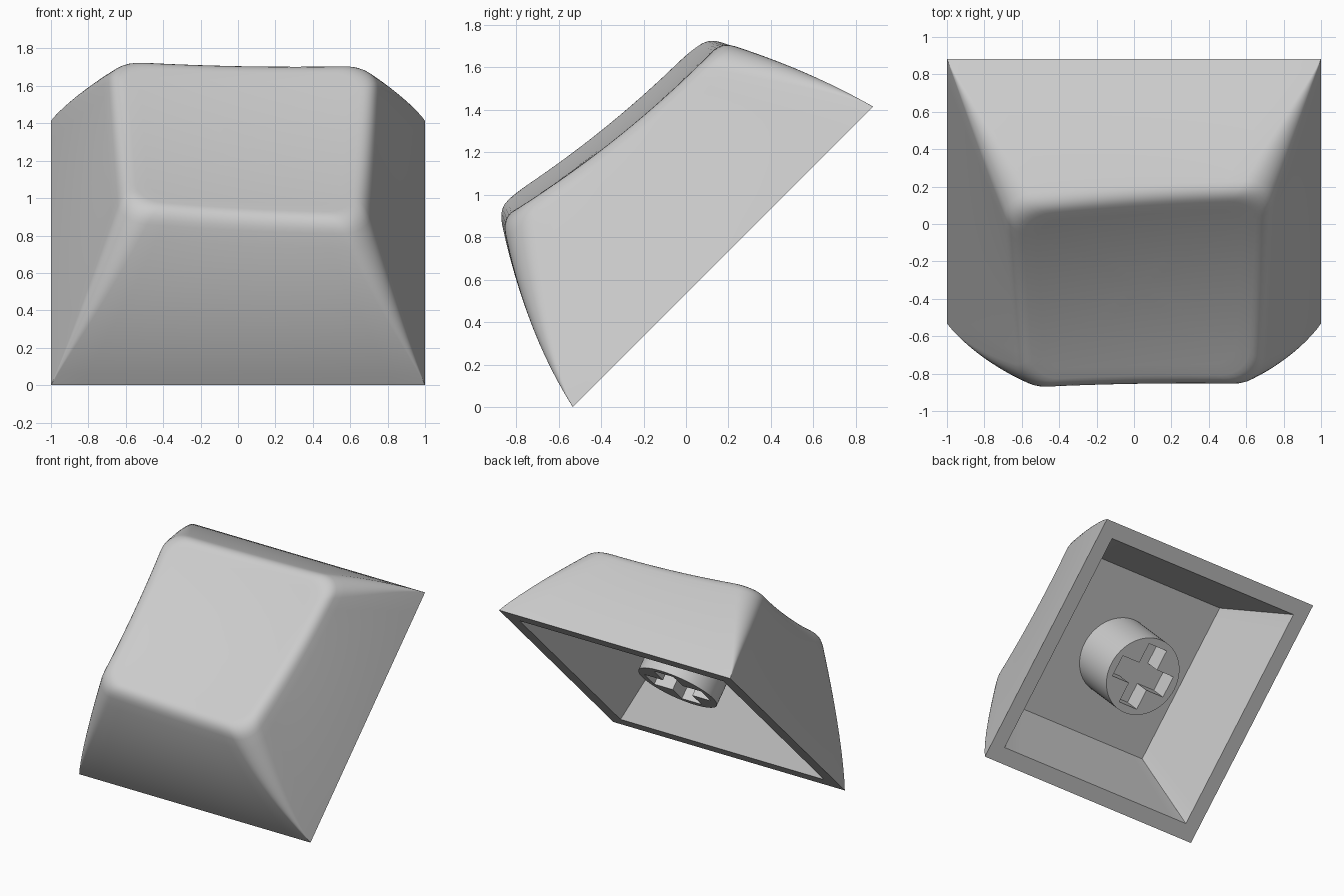
import bpy, bmesh, math

if "Cube" in bpy.data.objects:
    bpy.data.objects.remove(bpy.data.objects["Cube"])

TILT = math.radians(45)
ORIGIN = (0, 0.174, 0.707)          # centre of the tilted base
SIDE, ARC = 12, 8                   # points per straight side and per corner

grey = bpy.data.materials.new("light_grey")
grey.diffuse_color = (0.6, 0.6, 0.6, 1)
grey.use_nodes = True
grey.node_tree.nodes["Principled BSDF"].inputs["Base Color"].default_value = grey.diffuse_color


def place(ob):
    ob.location = ORIGIN
    ob.rotation_euler = (TILT, 0, 0)


def rounded_square(r):
    """Unit square outline with corner radius r, counter-clockwise."""
    pts = []
    for k in range(4):
        c, s = [(1, 0), (0, 1), (-1, 0), (0, -1)][k]
        side = [(1, -(1 - r) + 2 * (1 - r) * i / SIDE) for i in range(SIDE)]
        arc = [(1 - r + r * math.cos(q), 1 - r + r * math.sin(q))
               for q in (math.pi / 2 * j / ARC for j in range(ARC))]
        pts += [(x * c - y * s, x * s + y * c) for x, y in side + arc]
    return pts


# Top corners: front left, front right, back left, back right
TOP = {(-1, -1): (-.60, -.575), (1, -1): (.67, -.61),
       (-1, 1): (-.67, .67), (1, 1): (.73, .715)}


def spread(a, b, t):
    """Place unit-square point (a, b) on the tapering section at level t."""
    x = y = 0
    for (i, j), (tx, ty) in TOP.items():
        bulge = 0.3 if j > 0 else 0.5
        fx = 0.9 * t + 0.1 * t * t
        fy = (1 - bulge) * t + bulge * t * t
        weight = (1 + i * a) * (1 + j * b) / 4
        x += weight * (i + (tx - i) * fx)
        y += weight * (j + (ty - j) * fy)
    return x, y


def dish(x, y):
    """Height of the scooped, skewed top surface."""
    return 0.775 - 0.12 * y + 0.10 * y * y - 0.063 * x + 0.05 * x * x


def wall(t):
    section = rounded_square(max(0.002, 0.25 * t ** 1.3))
    rim = rounded_square(0.25)
    return [(*spread(a, b, t), t * dish(*spread(c, d, 1)))
            for (a, b), (c, d) in zip(section, rim)]


def top(s):
    ring = [spread(a * s, b * s, 1) for a, b in rounded_square(0.25)]
    return [(x, y, dish(x, y)) for x, y in ring]


def rect(hx, hy, z):
    return [(a * hx, b * hy, z) for a, b in rounded_square(0.002)]


# Cap shell: cavity, base rim, bulging walls, rounded edge, scooped top
rings = [rect(.63, .635, .54), rect(.88, .88, 0)]
rings += [wall(0.92 * i / 12) for i in range(13)]
p0, p1, p2 = wall(0.92), wall(1), top(0.9)
for i in range(1, 7):
    u = i / 6
    rings.append([tuple((1 - u) ** 2 * a + 2 * u * (1 - u) * b + u * u * c
                        for a, b, c in zip(*p)) for p in zip(p0, p1, p2)])
rings += [top(s) for s in (0.8, 0.65, 0.5, 0.35, 0.2)]

bm = bmesh.new()
loops = [[bm.verts.new(p) for p in ring] for ring in rings]
n = len(loops[0])
for lo, hi in zip(loops, loops[1:]):
    for i in range(n):
        j = (i + 1) % n
        bm.faces.new((lo[i], lo[j], hi[j], hi[i]))
bm.faces.new(loops[0][::-1])
centre = bm.verts.new((*spread(0, 0, 1), dish(*spread(0, 0, 1))))
for i in range(n):
    bm.faces.new((loops[-1][i], loops[-1][(i + 1) % n], centre))
bmesh.ops.recalc_face_normals(bm, faces=bm.faces)
mesh = bpy.data.meshes.new("cap_shell")
bm.to_mesh(mesh)
bm.free()
cap = bpy.data.objects.new("cap_shell", mesh)
bpy.context.collection.objects.link(cap)
place(cap)

# Stem: round post with a cross-shaped socket
L, W = 0.245, 0.085
arm = [(L, -W), (L, W), (W, W)]
cross = []
for c, s in [(1, 0), (0, 1), (-1, 0), (0, -1)]:
    cross += [(x * c - y * s, x * s + y * c) for x, y in arm]
circle = [(0.305 * math.cos(math.tau * i / 64), 0.305 * math.sin(math.tau * i / 64))
          for i in range(64)]


def post(name, outlines, low, high):
    """Solid extrusion of flat outlines between two heights."""
    curve = bpy.data.curves.new(name, 'CURVE')
    curve.dimensions = '2D'
    curve.fill_mode = 'BOTH'
    curve.extrude = (high - low) / 2
    for outline in outlines:
        spline = curve.splines.new('POLY')
        spline.points.add(len(outline) - 1)
        for p, (x, y) in zip(spline.points, outline):
            p.co = (x, y, 0, 1)
        spline.use_cyclic_u = True
    ob = bpy.data.objects.new(name, curve)
    bpy.context.collection.objects.link(ob)
    bpy.ops.object.select_all(action='DESELECT')
    ob.select_set(True)
    bpy.context.view_layer.objects.active = ob
    bpy.ops.object.convert(target='MESH')
    ob = bpy.context.view_layer.objects.active
    for v in ob.data.vertices:
        v.co.z += (low + high) / 2
    place(ob)
    return ob


stem = post("stem", [circle, cross], 0.10, 0.56)
floor = post("socket_floor", [cross], 0.25, 0.56)

# Finish: one colour, smooth shading with crisp edges
for ob in (cap, stem, floor):
    ob.data.materials.clear()
    ob.data.materials.append(grey)
    bpy.ops.object.select_all(action='DESELECT')
    ob.select_set(True)
    bpy.context.view_layer.objects.active = ob
    bpy.ops.object.shade_smooth_by_angle(angle=math.radians(25))
